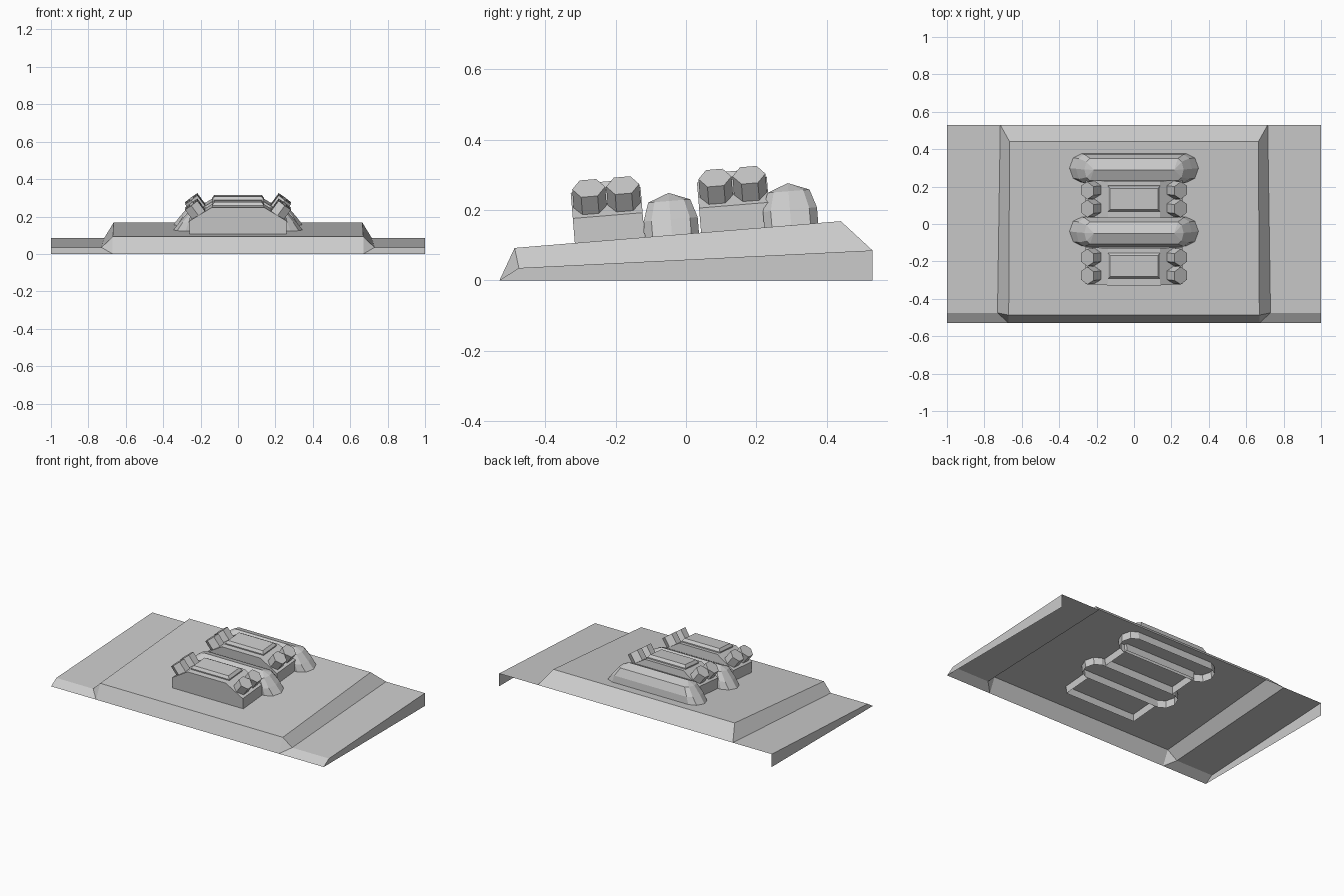
import bpy, bmesh
from math import atan, cos, sin, tau
from mathutils import Matrix, Vector

if "Cube" in bpy.data.objects:
    bpy.data.objects.remove(bpy.data.objects["Cube"])

# Frame lying on the sloped deck: x across, y up the slope, z out of it
DECK = Matrix.Translation((0, 0, 0.132)) @ Matrix.Rotation(atan(0.082), 4, 'X')
SINK = -0.05


def finish(name, bm, matrix=None):
    bmesh.ops.remove_doubles(bm, verts=bm.verts, dist=1e-5)
    bmesh.ops.recalc_face_normals(bm, faces=bm.faces)
    if sum(f.normal.z * f.calc_area() for f in bm.faces) < -1e-4:
        bmesh.ops.reverse_faces(bm, faces=bm.faces)
    if matrix:
        bm.transform(matrix)
    me = bpy.data.meshes.new(name)
    bm.to_mesh(me)
    bm.free()
    ob = bpy.data.objects.new(name, me)
    bpy.context.collection.objects.link(ob)
    return ob


def face(bm, pts):
    return bm.faces.new([bm.verts.new(p) for p in pts])


def loft(bm, rings, cap_top=True):
    loops = [[bm.verts.new(p) for p in r] for r in rings]
    n = len(loops[0])
    for a, b in zip(loops, loops[1:]):
        for i in range(n):
            j = (i + 1) % n
            bm.faces.new((a[i], a[j], b[j], b[i]))
    if cap_top:
        bm.faces.new(loops[-1])


# Base shell, open below and behind
bm = bmesh.new()


def pair(p):
    return [(-p[0], p[1], p[2]), p]


foot, front, back = (0.67, -0.53, 0), (0.67, -0.487, 0.092), (0.665, 0.44, 0.168)
corner, tail = (0.73, -0.475, 0.035), (0.715, 0.53, 0.085)
for a, b in ((foot, front), (front, back), (back, tail)):
    face(bm, pair(a) + pair(b)[::-1])
wing_foot, wing_front = (1, -0.53, 0), (1, -0.475, 0.035)
wing_back, wing_heel = (1, 0.53, 0.085), (1, 0.53, 0)
for s in (1, -1):
    for poly in ((foot, corner, front),
                 (front, corner, tail, back),
                 (foot, wing_foot, wing_front, corner),
                 (corner, wing_front, wing_back, tail),
                 (wing_foot, wing_heel, wing_back, wing_front)):
        face(bm, [(s * x, y, z) for x, y, z in poly])
finish("base_shell", bm)


# Block with sloped shoulders, open below
def block(name, y0, y1):
    bm = bmesh.new()
    half = [(0.26, SINK), (0.26, 0.07), (0.14, 0.143)]
    prof = half + [(-x, z) for x, z in reversed(half)]
    ends = [[(x, y, z) for x, z in prof] for y in (y0, y1)]
    for e in ends:
        face(bm, e)
    for i in range(len(prof) - 1):
        face(bm, (ends[0][i], ends[0][i + 1], ends[1][i + 1], ends[1][i]))
    finish(name, bm, DECK)


# Raised panel with bevelled rim
def panel(name, yc):
    bm = bmesh.new()

    def rect(hx, hy, z):
        return [(sx * hx, yc + sy * hy, z)
                for sx, sy in ((-1, -1), (1, -1), (1, 1), (-1, 1))]
    loft(bm, [rect(0.14, 0.069, 0.135), rect(0.14, 0.069, 0.15), rect(0.127, 0.057, 0.167)])
    finish(name, bm, DECK)


# Hexagonal stud standing on a shoulder
def stud(name, side, yc):
    bm = bmesh.new()
    axis = Vector((0.59 * side, 0, 0.807))
    u, v = Vector((0, 1, 0)), Vector((0.807 * side, 0, -0.59))
    top = Vector((0.25 * side, yc, 0.152))

    def ring(c):
        return [c + 0.047 * (u * cos(i * tau / 6) + v * sin(i * tau / 6)) for i in range(6)]
    loft(bm, [ring(top - axis * 0.07), ring(top)])
    finish(name, bm, DECK)


# Ridge with pointed ends and a gabled top
def ridge(name, yc):
    bm = bmesh.new()

    def ring(tip, shoulder, edge, y_sh, y_edge, z, z_mid=None):
        zm = z if z_mid is None else z_mid
        h = [(edge, -y_edge, z), (shoulder, -y_sh, z), (tip, 0, zm),
             (shoulder, y_sh, z), (edge, y_edge, z)]
        return [(x, yc + y, w) for x, y, w in h] + [(-x, yc + y, w) for x, y, w in reversed(h)]
    rings = [ring(0.345, 0.325, 0.28, 0.055, 0.077, SINK),
             ring(0.345, 0.325, 0.28, 0.055, 0.077, 0.0),
             ring(0.31, 0.295, 0.265, 0.055, 0.077, 0.045),
             ring(0.265, 0.255, 0.235, 0.042, 0.06, 0.097)]
    loft(bm, rings, cap_top=False)
    # roof planes running up to the centre line
    r = rings[-1]
    peak_r, peak_l = (0.215, yc, 0.12), (-0.215, yc, 0.12)
    for i in range(4):
        face(bm, (r[i], r[i + 1], peak_r))
        face(bm, (r[i + 5], r[i + 6], peak_l))
    face(bm, (r[9], r[0], peak_r, peak_l))
    face(bm, (r[4], r[5], peak_l, peak_r))
    finish(name, bm, DECK)


# Two repeated groups up the slope
for tag, dy, ry in (("front", 0.0, -0.04), ("rear", 0.36, 0.30)):
    block(tag + "_block", -0.317 + dy, -0.118 + dy)
    panel(tag + "_panel", -0.212 + dy)
    ridge(tag + "_ridge", ry)
    for side, label in ((1, "right"), (-1, "left")):
        for k, y in enumerate((-0.265, -0.168)):
            stud(f"{tag}_{label}_stud_{k + 1}", side, y + dy)
